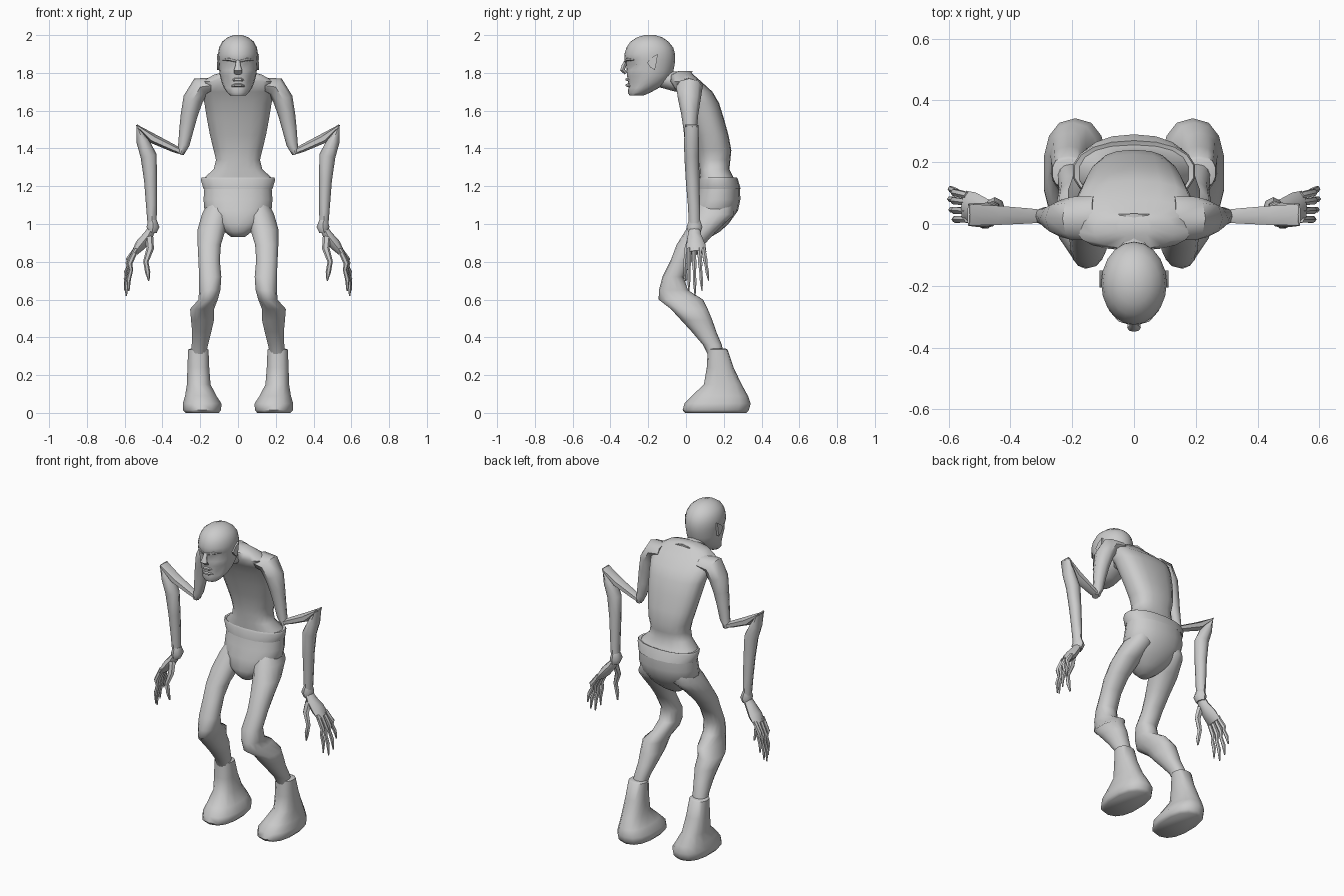
import bpy, bmesh, math
from mathutils import Vector

grey = bpy.data.materials.new("grey_skin")
grey.diffuse_color = (0.6, 0.6, 0.6, 1)


def skin(name, rings, mirror=False, angle=50):
    """Join rings of points into a capped, smooth-shaded surface."""
    bm = bmesh.new()
    loops = [[bm.verts.new(p) for p in ring] for ring in rings]
    for a, b in zip(loops, loops[1:]):
        n = len(a)
        for i in range(n):
            bm.faces.new((a[i], a[(i + 1) % n], b[(i + 1) % n], b[i]))
    bm.faces.new(loops[0])
    bm.faces.new(loops[-1])
    bmesh.ops.recalc_face_normals(bm, faces=bm.faces)
    mesh = bpy.data.meshes.new(name)
    bm.to_mesh(mesh)
    bm.free()
    mesh.materials.append(grey)
    ob = bpy.data.objects.new(name, mesh)
    bpy.context.collection.objects.link(ob)
    if mirror:
        mod = ob.modifiers.new("mirror", "MIRROR")
        mod.use_mirror_merge = False
    bpy.ops.object.select_all(action="DESELECT")
    ob.select_set(True)
    bpy.context.view_layer.objects.active = ob
    bpy.ops.object.shade_smooth_by_angle(angle=math.radians(angle))
    return ob


def rounded(t, e):
    c, s = math.cos(t), math.sin(t)
    return (math.copysign(abs(c) ** (2 / e), c), math.copysign(abs(s) ** (2 / e), s))


def level(z, x, rx, y0, y1, n=14, e=2.2):
    """Horizontal ring spanning y0..y1, half width rx; vertex 0 faces front."""
    pts = []
    for i in range(n):
        c, s = rounded(math.tau * i / n - math.pi / 2, e)
        pts.append(Vector((x + rx * c, (y0 + y1) / 2 + (y1 - y0) / 2 * s, z)))
    return pts


def stack(name, rows, mirror=False, n=14, e=2.2):
    return skin(name, [level(*r, n=n, e=e) for r in rows], mirror)


def tube(name, path, mirror=False, n=8, ref=(0, 1, 0), angle=50):
    """Tube along points (x, y, z, a, b); b is the radius along ref."""
    pts = [Vector(p[:3]) for p in path]
    rings = []
    for i, p in enumerate(path):
        t = (pts[min(i + 1, len(pts) - 1)] - pts[max(i - 1, 0)]).normalized()
        v = t.cross(Vector(ref)).normalized()
        w = v.cross(t)
        rings.append([pts[i] + v * p[3] * math.cos(math.tau * k / n)
                      + w * p[4] * math.sin(math.tau * k / n) for k in range(n)])
    return skin(name, rings, mirror, angle)


# Hunched torso, flaring into the hips
stack("torso", [
    (1.22, 0, .185, .075, .265), (1.25, 0, .175, .072, .25), (1.29, 0, .13, .07, .23),
    (1.34, 0, .118, .065, .235), (1.39, 0, .13, .06, .24), (1.47, 0, .15, .04, .225),
    (1.56, 0, .167, .01, .20), (1.64, 0, .18, -.02, .175), (1.70, 0, .195, -.05, .14),
    (1.755, 0, .19, -.085, .08), (1.79, 0, .13, -.08, .04), (1.81, 0, .06, -.04, .02)],
    n=18, e=2.5)

# Neck reaching forward to the head
tube("neck", [(0, .03, 1.75, .06, .08), (0, -.06, 1.755, .052, .062),
              (0, -.12, 1.77, .05, .055), (0, -.19, 1.80, .05, .05)], n=10, ref=(1, 0, 0))

# Waistband and seat
stack("waistband", [(1.19, 0, .18, .065, .285), (1.185, 0, .185, .06, .29),
                    (1.235, 0, .2, .065, .275), (1.245, 0, .195, .07, .27),
                    (1.235, 0, .16, .08, .25)], n=18)
stack("pelvis", [(.93, 0, .035, .06, .13), (.96, 0, .075, .03, .18), (1.0, 0, .13, .02, .225),
                 (1.07, 0, .18, .03, .275), (1.13, 0, .185, .05, .288),
                 (1.2, 0, .18, .065, .285)], n=18)

# Bent legs and heavy boots
stack("leg", [
    (1.12, .1, .06, .08, .25), (1.05, .118, .075, .035, .255), (.97, .14, .076, .0, .17),
    (.89, .152, .063, -.05, .095), (.81, .153, .058, -.08, .035), (.72, .147, .06, -.125, -.012),
    (.65, .15, .058, -.143, .01), (.60, .158, .052, -.145, .09), (.55, .19, .065, -.08, .115),
    (.49, .188, .062, -.025, .14), (.43, .192, .052, .03, .16), (.36, .202, .044, .09, .19),
    (.3, .21, .04, .12, .2)], mirror=True)
stack("boot", [
    (.0, .19, .09, -.005, .32), (.015, .19, .103, -.018, .333), (.05, .19, .104, -.008, .342),
    (.09, .197, .085, .03, .328), (.15, .208, .064, .095, .295), (.24, .21, .059, .11, .252),
    (.335, .21, .055, .115, .22), (.34, .21, .042, .125, .21)], mirror=True, e=2.4)

# Upper arm, sharp elbow spur, forearm
tube("upper_arm", [(.13, .02, 1.735, .04, .07), (.20, .018, 1.725, .055, .07),
                   (.238, .018, 1.66, .053, .06), (.258, .02, 1.58, .045, .045),
                   (.273, .022, 1.5, .038, .035), (.287, .025, 1.42, .03, .03),
                   (.305, .025, 1.37, .018, .025)], mirror=True)
tube("elbow_spur", [(.285, .025, 1.375, .012, .022), (.34, .026, 1.4, .02, .028),
                    (.45, .028, 1.452, .026, .036), (.535, .03, 1.52, .006, .04)], mirror=True, n=6)
tube("forearm", [(.535, .03, 1.525, .004, .036), (.505, .029, 1.44, .034, .039),
                 (.473, .03, 1.36, .043, .039), (.463, .035, 1.23, .034, .036),
                 (.458, .042, 1.1, .029, .032), (.455, .045, 1.0, .024, .03)], mirror=True)

# Hand with wrist cuff, palm, thumb and four jointed fingers
tube("wrist", [(.452, .045, 1.02, .022, .03), (.45, .045, .985, .034, .042),
               (.455, .045, .955, .024, .032)], mirror=True)
tube("palm", [(.45, .045, .985, .02, .028), (.475, .045, .94, .026, .036),
              (.515, .052, .89, .03, .05), (.545, .056, .85, .018, .052)], mirror=True)
tube("thumb", [(.47, .025, .93, .022, .018), (.465, .005, .87, .02, .014),
               (.488, -.003, .80, .014, .012), (.478, -.005, .745, .014, .011),
               (.472, 0, .70, .004, .005)], mirror=True, n=6)
for i, (y0, y1, tip, x) in enumerate([(.015, .015, .645, .578), (.042, .048, .62, .592),
                                      (.07, .085, .645, .598), (.092, .12, .70, .595)]):
    pts = []
    for f, bend, r in [(0, 0, .014), (.35, .022, .015), (.5, .008, .011),
                       (.72, .012, .012), (1, 0, .004)]:
        pts.append((.538 + (x - .538) * f + bend, y0 + (y1 - y0) * f,
                    .87 + (tip - .87) * f, r, r * .85))
    tube("finger_%d" % (i + 1), pts, mirror=True, n=6)

# Head: stacked rings, with eye sockets and cheeks pressed into the face
head_rows = [
    (1.68, 0, .04, -.298, -.225), (1.695, 0, .057, -.308, -.19), (1.72, 0, .074, -.305, -.145),
    (1.75, 0, .086, -.306, -.10), (1.785, 0, .096, -.312, -.075), (1.815, 0, .1, -.315, -.066),
    (1.845, 0, .102, -.316, -.06), (1.87, 0, .105, -.325, -.057), (1.9, 0, .106, -.326, -.058),
    (1.935, 0, .1, -.315, -.068), (1.965, 0, .084, -.295, -.092),
    (1.988, 0, .055, -.26, -.125), (2.0, 0, .022, -.22, -.165)]
rings = [level(*r, n=20, e=2.0) for r in head_rows]
for ring in rings:
    z = ring[0].z
    for i in (2, 18):
        if abs(z - 1.845) < .01:
            ring[i].y += .022
    for i in (3, 17):
        if 1.7 < z < 1.8:
            ring[i].y += .012
skin("head", rings)

# Face features
tube("nose", [(0, -.312, 1.875, .006, .01), (0, -.328, 1.84, .012, .013),
              (0, -.336, 1.815, .013, .022), (0, -.318, 1.797, .008, .02)], n=8, ref=(1, 0, 0))
for lip, z in (("upper_lip", 1.765), ("lower_lip", 1.735)):
    tube(lip, [(-.036, -.29, z - .006, .005, .004), (-.015, -.311, z, .009, .01),
               (.015, -.311, z, .009, .01), (.036, -.29, z - .006, .005, .004)], n=6)
tube("brow", [(.01, -.32, 1.862, .007, .008), (.045, -.308, 1.872, .009, .01),
              (.078, -.275, 1.87, .005, .006)], mirror=True, n=6)

# Pointed ears
outline = [(-.165, 1.815), (-.19, 1.83), (-.205, 1.855), (-.185, 1.88), (-.15, 1.9), (-.155, 1.86)]
skin("ear", [[Vector((x, y, z)) for y, z in outline] for x in (.092, .112)], mirror=True, angle=30)
